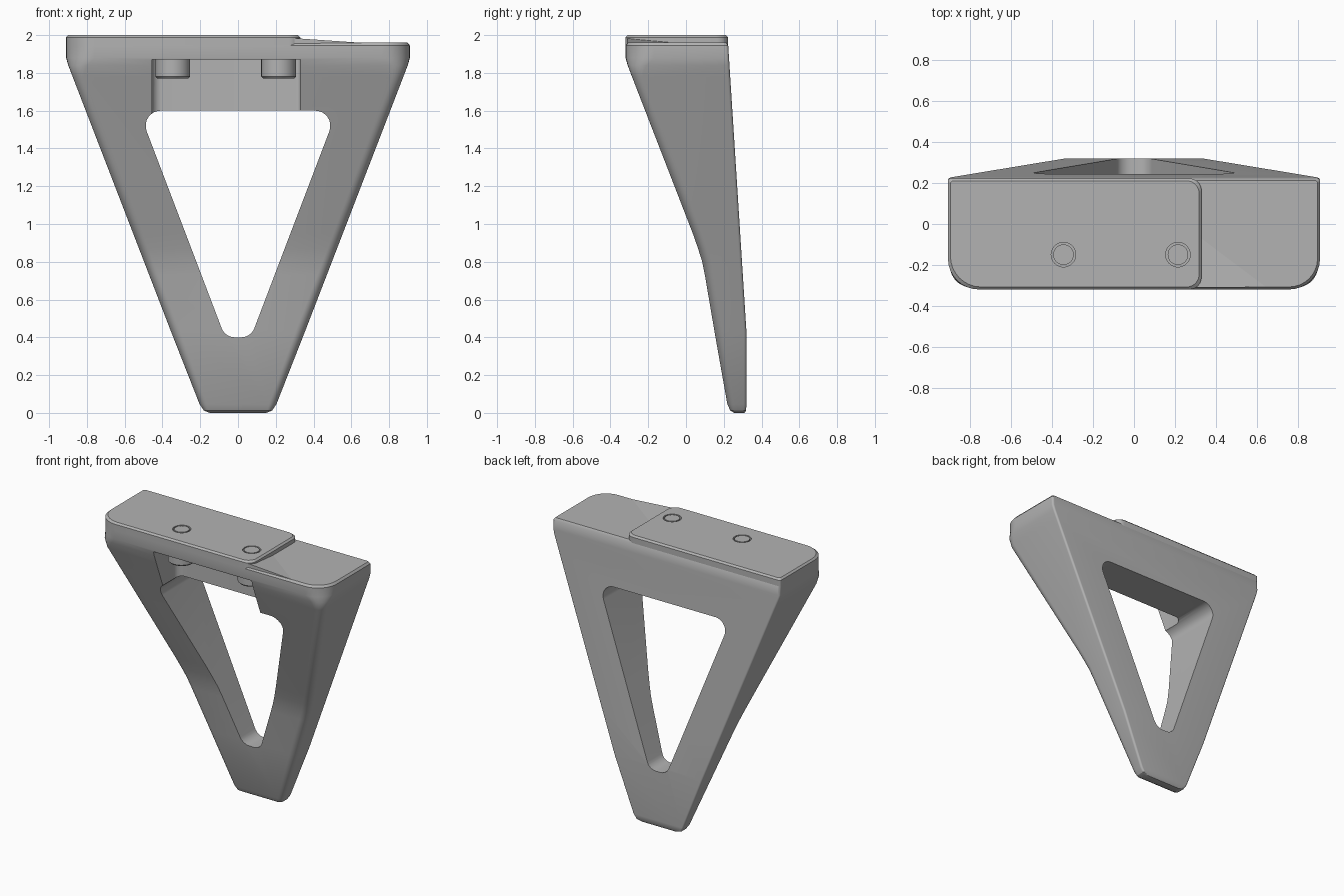
import bpy, bmesh, math
from mathutils import Vector

cube = bpy.data.objects.get("Cube")
if cube:
    bpy.data.objects.remove(cube, do_unlink=True)

grey = bpy.data.materials.new("plain grey")
grey.use_nodes = True
colour = (0.45, 0.45, 0.45, 1)
grey.diffuse_color = colour
grey.node_tree.nodes["Principled BSDF"].inputs["Base Color"].default_value = colour


def make(name, bm):
    bmesh.ops.recalc_face_normals(bm, faces=bm.faces)
    mesh = bpy.data.meshes.new(name)
    bm.to_mesh(mesh)
    bm.free()
    mesh.materials.append(grey)
    ob = bpy.data.objects.new(name, mesh)
    bpy.context.collection.objects.link(ob)
    return ob


def rounded(corners, steps=8):
    """Outline from (x, y, radius) corners, each replaced by an arc."""
    out = []
    for i, (x, y, r) in enumerate(corners):
        p = Vector((x, y))
        a = (Vector(corners[i - 1][:2]) - p).normalized()
        b = (Vector(corners[(i + 1) % len(corners)][:2]) - p).normalized()
        half = a.angle(b) / 2
        centre = p + (a + b).normalized() * (r / math.sin(half))
        start = p + a * (r / math.tan(half)) - centre
        end = p + b * (r / math.tan(half)) - centre
        for k in range(steps + 1):
            t = k / steps
            sweep = math.pi - 2 * half
            v = (start * math.sin((1 - t) * sweep) + end * math.sin(t * sweep)) / math.sin(sweep)
            out.append(centre + v)
    return out


def loft(name, rings):
    bm = bmesh.new()
    loops = [[bm.verts.new(p) for p in ring] for ring in rings]
    n = len(loops[0])
    for lo, hi in zip(loops, loops[1:]):
        for i in range(n):
            j = (i + 1) % n
            bm.faces.new((lo[i], lo[j], hi[j], hi[i]))
    bm.faces.new(loops[0][::-1])
    bm.faces.new(loops[-1])
    return make(name, bm)


def cylinder(name, x, y, r, z0, z1, bevel=0.0):
    stations = [(z0, r - bevel), (z0 + bevel, r), (z1, r)] if bevel else [(z0, r), (z1, r)]
    angles = [math.tau * k / 40 for k in range(40)]
    return loft(name, [[(x + q * math.cos(a), y + q * math.sin(a), z) for a in angles]
                       for z, q in stations])


def cut(ob, cutter):
    mod = ob.modifiers.new("cut", "BOOLEAN")
    mod.operation, mod.solver, mod.object = "DIFFERENCE", "EXACT", cutter
    bpy.context.view_layer.objects.active = ob
    bpy.ops.object.modifier_apply(modifier=mod.name)
    bpy.data.objects.remove(cutter, do_unlink=True)


def smooth(ob, angle=32):
    bpy.ops.object.select_all(action="DESELECT")
    ob.select_set(True)
    bpy.context.view_layer.objects.active = ob
    bpy.ops.object.shade_smooth_by_angle(angle=math.radians(angle))


def section(z, w, front, back, r):
    """Horizontal slice with large front corners and tight back corners."""
    outline = rounded([(-w, front, r), (w, front, r), (w, back, 0.015), (-w, back, 0.015)])
    return [(p.x, p.y, z) for p in outline]


def half_width(z):
    return min(0.91, 0.2 + 0.386 * (z - 0.03))


def back_y(z):
    return 0.32 - 0.0637 * max(0, z - 0.43)


# Frame: tapering leg loop, lofted upwards from the foot
slices = [section(0, 0.15, 0.255, 0.31, 0.01),
          section(0.012, 0.18, 0.235, 0.318, 0.025),
          section(0.045, 0.203, 0.219, 0.32, 0.04)]
for z, front, r in [(0.43, 0.151, 0.05), (0.73, 0.1, 0.05), (0.8, 0.086, 0.05),
                    (0.87, 0.064, 0.05), (0.95, 0.036, 0.05), (1.78, -0.286, 0.06),
                    (1.84, -0.309, 0.1), (1.88, -0.32, 0.15), (1.945, -0.32, 0.15)]:
    slices.append(section(z, half_width(z), front, back_y(z), r))
slices.append(section(1.96, 0.898, -0.308, 0.213, 0.14))
frame = loft("frame", slices)

# Triangular window through the frame
window = rounded([(-0.068, 0.4, 0.075), (0.068, 0.4, 0.075),
                  (0.525, 1.6, 0.08), (-0.525, 1.6, 0.08)])
cut(frame, loft("window_cutter", [[(p.x, y, p.y) for p in window] for y in (-1, 1)]))

# Pocket under the top, open to the front and to the window
pocket = rounded([(-0.455, -0.6, 0.02), (0.33, -0.6, 0.02),
                  (0.33, -0.04, 0.02), (-0.455, -0.04, 0.05)])
cut(frame, loft("pocket_cutter", [[(p.x, p.y, z) for p in pocket] for z in (1.53, 1.87)]))
smooth(frame)


# Clamp plate lying on the left two thirds of the top
def plate_ring(z, inset):
    a, f = 0.91 - inset, -0.32 + inset
    b, c = 0.223 - inset, 0.33 - inset
    return [(p.x, p.y, z) for p in rounded([(-a, f, 0.15), (c, f, 0.06),
                                            (c, b, 0.06), (-a, b, 0.015)])]


plate = loft("top_plate", [plate_ring(1.94, 0), plate_ring(1.988, 0), plate_ring(2, 0.012)])

# Screws: flush ends in the plate, heads hanging in the pocket
for side, x in (("right", -0.345), ("left", 0.215)):
    cut(plate, cylinder("hole_cutter", x, -0.15, 0.06, 1.975, 2.1))
    smooth(cylinder(side + "_screw_end", x, -0.15, 0.05, 1.95, 2.0))
    smooth(cylinder(side + "_screw_head", x, -0.15, 0.092, 1.77, 1.89, 0.01))
smooth(plate)

# Shallow ramp running down from the plate along the front edge
bm = bmesh.new()
tip, end, rear, low = [bm.verts.new(p) for p in (
    (0.28, -0.312, 1.985), (0.69, -0.308, 1.957), (0.28, 0.0, 1.957), (0.28, -0.312, 1.94))]
for tri in ((tip, end, rear), (tip, low, end), (tip, rear, low), (end, low, rear)):
    bm.faces.new(tri)
make("front_ramp", bm)
